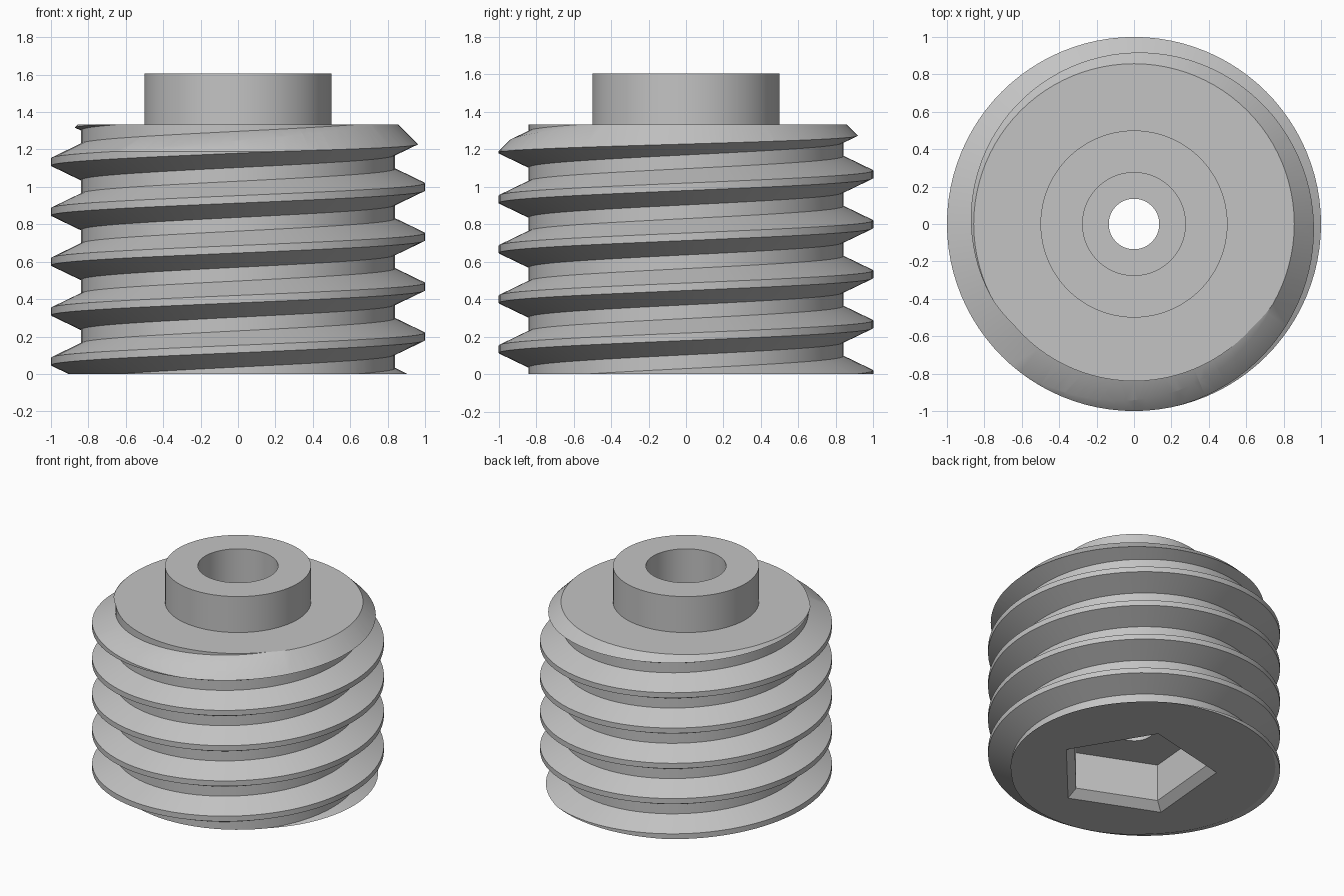
import bpy, bmesh
from math import sin, cos, pi, radians

if "Cube" in bpy.data.objects:
    bpy.data.objects.remove(bpy.data.objects["Cube"])

SEG = 96            # sides of every round part
PITCH = 0.2667      # thread rise per turn
TOP = 1.333         # height of the threaded body

grey = bpy.data.materials.new("light_grey")
grey.use_nodes = True
grey.diffuse_color = (0.55, 0.55, 0.55, 1)
grey.node_tree.nodes["Principled BSDF"].inputs["Base Color"].default_value = (0.55, 0.55, 0.55, 1)


def finish(name, bm):
    mesh = bpy.data.meshes.new(name)
    bm.to_mesh(mesh)
    bm.free()
    mesh.materials.append(grey)
    obj = bpy.data.objects.new(name, mesh)
    bpy.context.scene.collection.objects.link(obj)
    return obj


def turned(name, profile, sides=SEG, turn=0.0, ring=False):
    """Revolve (radius, z) points; cap both ends, or close into a tube."""
    bm = bmesh.new()
    rows = [[bm.verts.new((r * cos(turn + 2 * pi * k / sides),
                           r * sin(turn + 2 * pi * k / sides), z))
             for k in range(sides)] for r, z in profile]
    pairs = list(zip(rows, rows[1:]))
    if ring:
        pairs.append((rows[-1], rows[0]))
    else:
        bm.faces.new(rows[0])
        bm.faces.new(rows[-1])
    for a, b in pairs:
        for k in range(sides):
            n = (k + 1) % sides
            bm.faces.new((a[k], a[n], b[n], b[k]))
    bmesh.ops.recalc_face_normals(bm, faces=bm.faces[:])
    return finish(name, bm)


def threaded_rod(name):
    """Helical ridge swept past both ends, then trimmed flat and capped."""
    bm = bmesh.new()
    section = [(1.0, -0.02), (1.0, 0.02), (0.84, 0.097), (0.84, 0.17)]
    cols = []
    for i in range(-7 * SEG, 4 * SEG + 1):
        a = 2 * pi * i / SEG
        z0 = 1.0 + PITCH * i / SEG
        cols.append([bm.verts.new((r * cos(a), r * sin(a), z0 + dz)) for r, dz in section])
    for i in range(len(cols) - 1):
        a, b = cols[i], cols[i + 1]
        for j in range(3):
            bm.faces.new((a[j], b[j], b[j + 1], a[j + 1]))
        if i + 1 + SEG < len(cols):
            bm.faces.new((a[3], b[3], cols[i + 1 + SEG][0], cols[i + SEG][0]))
    for z, up in ((0.0, -1), (TOP, 1)):
        bmesh.ops.bisect_plane(bm, geom=bm.verts[:] + bm.edges[:] + bm.faces[:], dist=1e-6,
                               plane_co=(0, 0, z), plane_no=(0, 0, up), clear_outer=True)
        rim = [e for e in bm.edges if e.is_boundary
               and all(abs(v.co.z - z) < 1e-4 for v in e.verts)]
        bmesh.ops.edgeloop_fill(bm, edges=rim)
    bmesh.ops.recalc_face_normals(bm, faces=bm.faces[:])
    return finish(name, bm)


def carve(obj, cutter, operation):
    mod = obj.modifiers.new("carve", 'BOOLEAN')
    mod.operation = operation
    mod.solver = 'EXACT'
    mod.object = cutter
    bpy.context.view_layer.objects.active = obj
    bpy.ops.object.modifier_apply(modifier=mod.name)
    bpy.data.objects.remove(cutter)


# Threaded body with a 45 degree lead chamfer at the top
body = threaded_rod("threaded_body")
carve(body, turned("chamfer_cutter", [(1.2, -0.1), (1.2, 0.99), (0.6, 1.59)]), 'INTERSECT')

# Five-sided drive socket with a bevelled mouth, in the underside
carve(body, turned("socket_cutter", [(0.636, -0.055), (0.496, 0.055), (0.496, 0.335)],
                   sides=5, turn=radians(-5)), 'DIFFERENCE')

# Stepped bore from the top through to the socket
carve(body, turned("bore_cutter", [(0.135, 0.2), (0.135, 0.6), (0.275, 0.6), (0.275, 1.7)]),
      'DIFFERENCE')

# Collar around the bore
collar = turned("collar", [(0.275, TOP), (0.5, TOP), (0.5, 1.605), (0.275, 1.605)], ring=True)

# Smooth round surfaces, crisp edges
for obj in (body, collar):
    bpy.ops.object.select_all(action='DESELECT')
    obj.select_set(True)
    bpy.context.view_layer.objects.active = obj
    bpy.ops.object.shade_smooth_by_angle(angle=radians(20))
